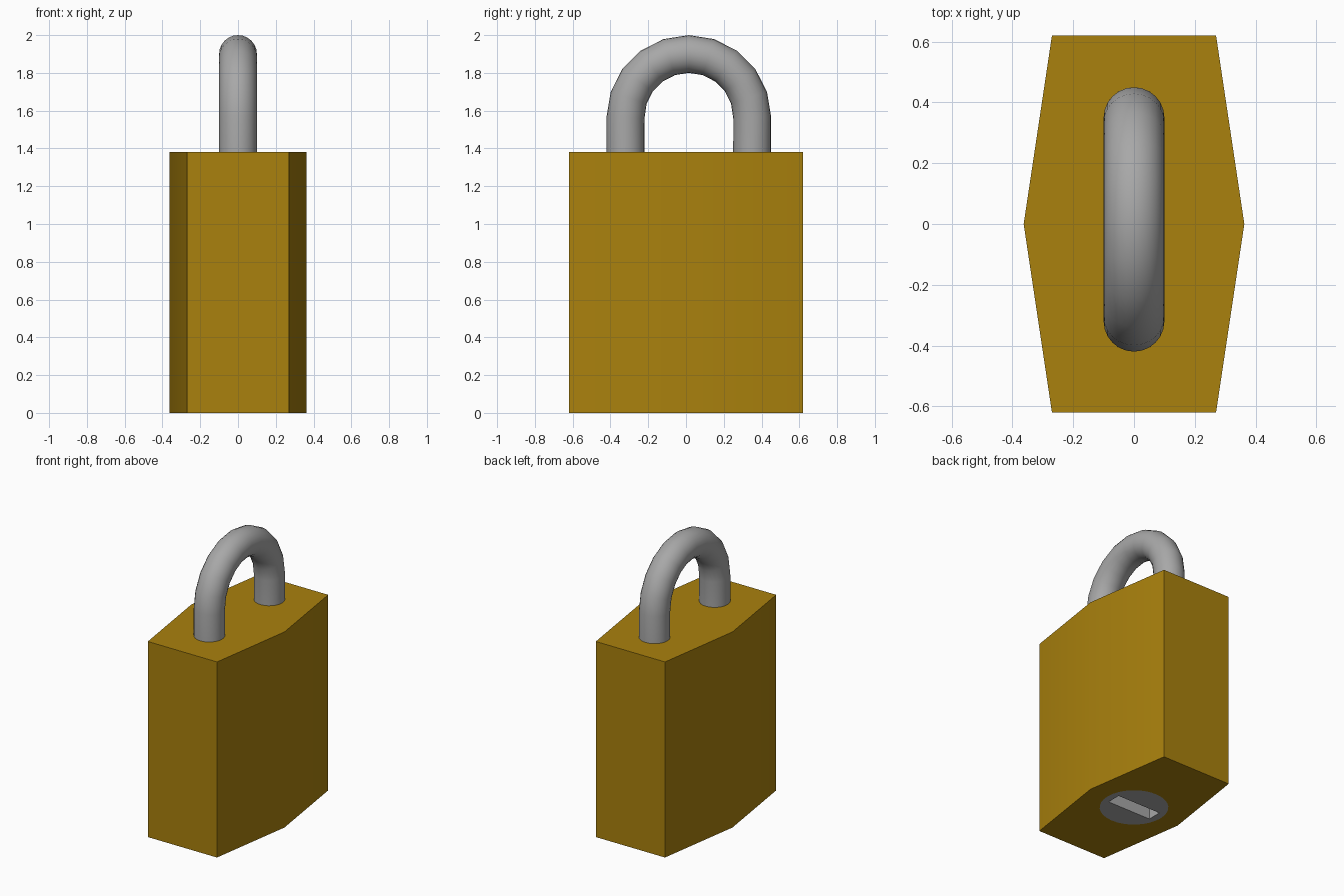
import bpy, bmesh, math

if "Cube" in bpy.data.objects:
    bpy.data.objects.remove(bpy.data.objects["Cube"], do_unlink=True)


def make_material(name, rgb):
    mat = bpy.data.materials.new(name)
    mat.use_nodes = True
    mat.diffuse_color = (*rgb, 1)
    mat.node_tree.nodes["Principled BSDF"].inputs["Base Color"].default_value = (*rgb, 1)
    return mat


brass = make_material("brass", (0.40, 0.22, 0.004))
steel = make_material("steel", (0.39, 0.39, 0.39))


def prism(name, outline, bottom, top, mat):
    """Extrude a flat outline straight up into a solid."""
    bm = bmesh.new()
    face = bm.faces.new([bm.verts.new((x, y, bottom)) for x, y in outline])
    up = bmesh.ops.extrude_face_region(bm, geom=[face])["geom"]
    verts = [v for v in up if isinstance(v, bmesh.types.BMVert)]
    bmesh.ops.translate(bm, verts=verts, vec=(0, 0, top - bottom))
    bmesh.ops.recalc_face_normals(bm, faces=bm.faces)
    mesh = bpy.data.meshes.new(name)
    bm.to_mesh(mesh)
    bm.free()
    mesh.materials.append(mat)
    obj = bpy.data.objects.new(name, mesh)
    bpy.context.collection.objects.link(obj)
    return obj


def select(obj):
    bpy.ops.object.select_all(action="DESELECT")
    obj.select_set(True)
    bpy.context.view_layer.objects.active = obj


def cut(obj, cutter):
    """Subtract the cutter from the object and discard it."""
    cutter.hide_render = True
    mod = obj.modifiers.new("cut", "BOOLEAN")
    mod.operation = "DIFFERENCE"
    mod.solver = "EXACT"
    mod.object = cutter
    select(obj)
    bpy.ops.object.modifier_apply(modifier=mod.name)
    bpy.data.objects.remove(cutter, do_unlink=True)


def smooth(obj):
    select(obj)
    bpy.ops.object.shade_smooth_by_angle(angle=math.radians(30))


def circle(radius, sides=32):
    return [(radius * math.cos(a), radius * math.sin(a))
            for a in (math.tau * i / sides for i in range(sides))]


# Six-sided body with a round socket in its underside
BODY_TOP = 1.38
hexagon = [(0.27, -0.62), (0.363, 0), (0.27, 0.62),
           (-0.27, 0.62), (-0.363, 0), (-0.27, -0.62)]
body = prism("body", hexagon, 0, BODY_TOP, brass)
cut(body, prism("socket_cutter", circle(0.22), -0.1, 0.35, brass))
smooth(body)

# Lock cylinder, flush with the underside, with a deep key slot
lock = prism("lock_cylinder", circle(0.22), 0, 0.35, steel)
slot = [(-0.17, -0.05), (0.17, -0.05), (0.17, 0.05), (-0.17, 0.05)]
cut(lock, prism("slot_cutter", slot, -0.1, 0.2, steel))
smooth(lock)

# Shackle: two straight legs joined by a half circle
MID_Y, ARC_Z, ARC_R, STEPS = 0.015, 1.565, 0.335, 10
arc = [(0, MID_Y - ARC_R * math.cos(a), ARC_Z + ARC_R * math.sin(a))
       for a in (math.pi * i / STEPS for i in range(STEPS + 1))]
foot = BODY_TOP - 0.05
path = [(0, arc[0][1], foot), *arc, (0, arc[-1][1], foot)]
curve = bpy.data.curves.new("shackle", "CURVE")
curve.dimensions = "3D"
curve.bevel_depth = 0.1
curve.bevel_resolution = 10
curve.use_fill_caps = True
spline = curve.splines.new("POLY")
spline.points.add(len(path) - 1)
for point, co in zip(spline.points, path):
    point.co = (*co, 1)
curve.materials.append(steel)
shackle = bpy.data.objects.new("shackle", curve)
bpy.context.collection.objects.link(shackle)
select(shackle)
bpy.ops.object.convert(target="MESH")
smooth(bpy.context.view_layer.objects.active)
